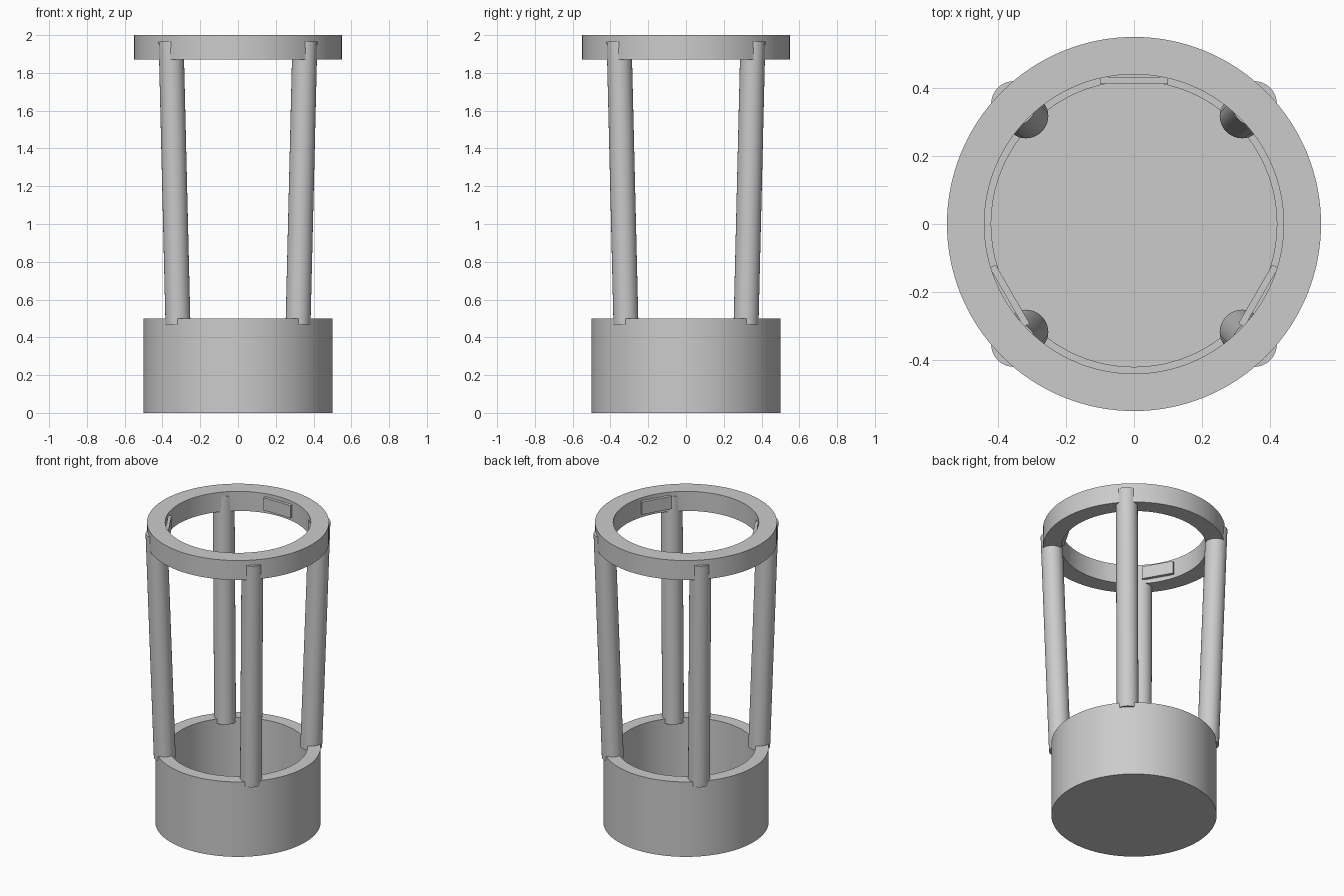
import bpy, bmesh, math
from mathutils import Vector, Matrix

if "Cube" in bpy.data.objects:
    bpy.data.objects.remove(bpy.data.objects["Cube"], do_unlink=True)

GREY = (0.6, 0.6, 0.6, 1.0)
grey = bpy.data.materials.new("plain_grey")
grey.use_nodes = True
grey.diffuse_color = GREY
grey.node_tree.nodes["Principled BSDF"].inputs["Base Color"].default_value = GREY


def add_object(name, bm, smooth=True):
    bmesh.ops.recalc_face_normals(bm, faces=bm.faces)
    mesh = bpy.data.meshes.new(name)
    bm.to_mesh(mesh)
    bm.free()
    mesh.materials.append(grey)
    obj = bpy.data.objects.new(name, mesh)
    bpy.context.collection.objects.link(obj)
    if smooth:
        bpy.ops.object.select_all(action='DESELECT')
        obj.select_set(True)
        bpy.context.view_layer.objects.active = obj
        bpy.ops.object.shade_smooth_by_angle(angle=math.radians(30))
    return obj


def lathe(name, profile, closed, steps=128):
    """Spin a (radius, z) profile around the z axis."""
    bm = bmesh.new()
    verts = [bm.verts.new((r, 0, z)) for r, z in profile]
    edges = [bm.edges.new(pair) for pair in zip(verts, verts[1:])]
    if closed:
        edges.append(bm.edges.new((verts[-1], verts[0])))
    bmesh.ops.spin(bm, geom=verts + edges, cent=(0, 0, 0), axis=(0, 0, 1),
                   angle=math.tau, steps=steps, use_merge=False)
    bmesh.ops.remove_doubles(bm, verts=bm.verts, dist=1e-4)
    return add_object(name, bm)


# Open cup at the bottom and ring at the top
lathe("base_cup", [(0, 0), (0.5, 0), (0.5, 0.5), (0.42, 0.5), (0.42, 0.08), (0, 0.08)], False)
lathe("top_ring", [(0.44, 1.87), (0.55, 1.87), (0.55, 2.0), (0.44, 2.0)], True)

# Four round legs leaning slightly outwards
for side_y, y_name in ((-1, "front"), (1, "back")):
    for side_x, x_name in ((-1, "right"), (1, "left")):
        low = Vector((0.318 * side_x, 0.318 * side_y, 0.47))
        high = Vector((0.354 * side_x, 0.354 * side_y, 1.968))
        axis = high - low
        turn = Vector((0, 0, 1)).rotation_difference(axis).to_matrix().to_4x4()
        bm = bmesh.new()
        bmesh.ops.create_cone(bm, cap_ends=True, segments=48, radius1=0.066,
                              radius2=0.066, depth=axis.length,
                              matrix=Matrix.Translation((low + high) / 2) @ turn)
        add_object(f"{y_name}_{x_name}_leg", bm)

# Three flat pads inside the ring
for name, angle in (("back_pad", 0), ("front_right_pad", 120), ("front_left_pad", 240)):
    bm = bmesh.new()
    place = (Matrix.Rotation(math.radians(angle), 4, 'Z')
             @ Matrix.Translation((0, 0.422, 1.937))
             @ Matrix.Diagonal((0.2, 0.02, 0.084, 1)))
    bmesh.ops.create_cube(bm, size=1, matrix=place)
    add_object(name, bm, smooth=False)
